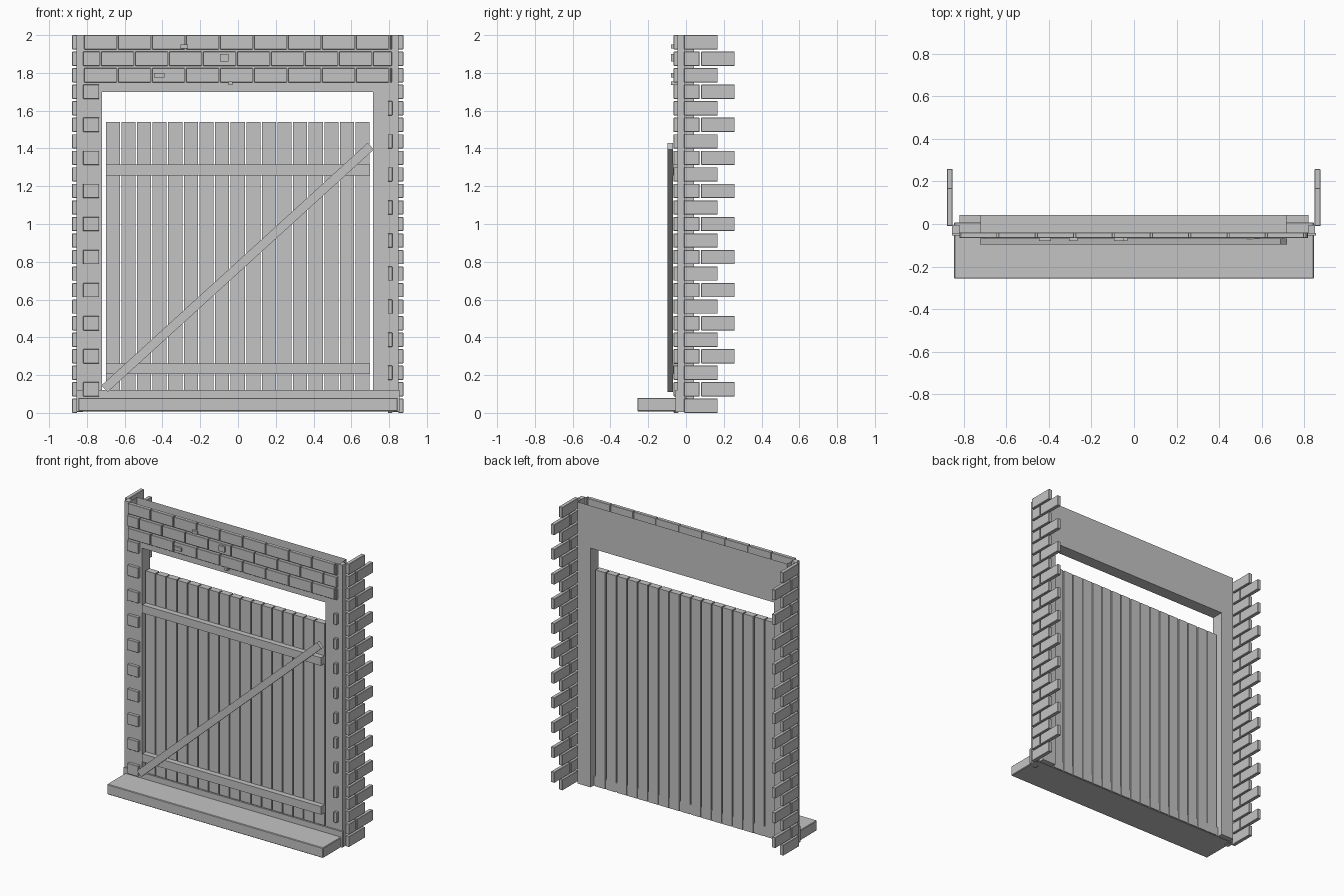
import bpy, bmesh, math
from mathutils import Matrix, Vector

if "Cube" in bpy.data.objects:
    bpy.data.objects.remove(bpy.data.objects["Cube"])

stone = bpy.data.materials.new("plain grey")
stone.diffuse_color = (0.55, 0.55, 0.55, 1)
stone.use_nodes = True
stone.node_tree.nodes["Principled BSDF"].inputs["Base Color"].default_value = stone.diffuse_color


def add_object(name, bm):
    mesh = bpy.data.meshes.new(name)
    bm.to_mesh(mesh)
    bm.free()
    mesh.materials.append(stone)
    obj = bpy.data.objects.new(name, mesh)
    bpy.context.collection.objects.link(obj)
    return obj


def build(name, boxes, bevel=0.0):
    """One object from boxes given as (x0, x1, y0, y1, z0, z1)."""
    bm = bmesh.new()
    for x0, x1, y0, y1, z0, z1 in boxes:
        size = Matrix.Diagonal((x1 - x0, y1 - y0, z1 - z0, 1))
        mid = Matrix.Translation(((x0 + x1) / 2, (y0 + y1) / 2, (z0 + z1) / 2))
        bmesh.ops.create_cube(bm, size=1, matrix=mid @ size)
    obj = add_object(name, bm)
    if bevel:
        mod = obj.modifiers.new("soft edge", 'BEVEL')
        mod.width = bevel
        mod.segments = 1
    return obj


PITCH, HEIGHT, ROWS = 0.0875, 0.075, 23


def row(i):
    top = 2.0 - i * PITCH
    return top - HEIGHT, top


# door surround: U-shaped profile extruded through the wall depth, open on top
outline = [(-0.82, 0.01), (-0.82, 2), (0.82, 2), (0.82, 0.01),
           (0.715, 0.01), (0.715, 1.70), (-0.72, 1.70), (-0.72, 0.01)]
bm = bmesh.new()
face = bm.faces.new([bm.verts.new((x, -0.045, z)) for x, z in outline])
ext = bmesh.ops.extrude_face_region(bm, geom=[face], use_keep_orig=True)
bmesh.ops.translate(bm, vec=Vector((0, 0.088, 0)),
                    verts=[g for g in ext["geom"] if isinstance(g, bmesh.types.BMVert)])
bmesh.ops.recalc_face_normals(bm, faces=bm.faces)
top = [f for f in bm.faces if min(v.co.z for v in f.verts) > 1.99]
bmesh.ops.delete(bm, geom=top, context='FACES_ONLY')
add_object("wall_surround", bm)

# corner strips
build("corner_strips", [(-0.855, -0.82, -0.045, -0.005, 0.005, 2),
                        (0.82, 0.85, -0.045, -0.005, 0.005, 2)])

# step and threshold
build("step", [(-0.845, 0.845, -0.257, 0.008, 0.008, 0.08)], 0.004)
build("threshold", [(-0.855, 0.855, -0.055, -0.042, 0.008, 0.12)])

# brick courses above the door
lintel = []
for i in range(3):
    z0, z1 = row(i)
    x = -0.815 if i != 1 else -0.905
    while x < 0.81:
        lintel.append((max(x, -0.82), min(x + 0.173, 0.815), -0.066, -0.04, z0, z1))
        x += 0.18
build("lintel_bricks", lintel, 0.002)

# raised brick chips
build("brick_chips", [(-0.305, -0.265, -0.08, -0.06, 1.93, 1.95),
                      (-0.095, -0.05, -0.08, -0.06, 1.86, 1.90),
                      (-0.445, -0.39, -0.08, -0.06, 1.775, 1.80),
                      (-0.05, -0.03, -0.08, -0.04, 1.735, 1.755)])

# jamb bricks on the front, staggered from side to side
build("left_jamb_bricks", [(-0.82, -0.735, -0.066, -0.04, *row(i))
                           for i in range(3, 22, 2)], 0.002)
build("right_jamb_bricks", [(0.793, 0.817, -0.066, -0.04, *row(i))
                            for i in range(4, ROWS, 2)], 0.002)

# return bricks on both sides, alternating lengths
for name, x0, x1 in (("left_return_bricks", -0.878, -0.852),
                     ("right_return_bricks", 0.848, 0.875)):
    bricks = []
    for i in range(ROWS):
        z0, z1 = row(i)
        if i % 2:
            bricks.append((x0, x1, -0.01, 0.072, z0, z1))
            bricks.append((x0, x1, 0.08, 0.258, z0, z1))
        else:
            bricks.append((x0, x1, -0.01, 0.168, z0, z1))
    build(name, bricks, 0.002)

# door planks, ledges and brace
pitch = 1.405 / 17
build("door_planks", [(-0.70 + k * pitch, -0.70 + (k + 1) * pitch - 0.008,
                       -0.032, 0.013, 0.01, 1.54) for k in range(17)])
build("door_ledges", [(-0.70, 0.698, -0.07, -0.03, z, z + 0.057)
                      for z in (0.205, 1.257)])
dx, dz = 1.405, 1.28
half = math.hypot(dx, dz) / 2 + 0.003
brace = build("door_brace", [(-half, half, -0.097, -0.069, -0.024, 0.024)])
brace.rotation_euler.y = -math.atan2(dz, dx)
brace.location = (-0.002, 0, 0.77)
